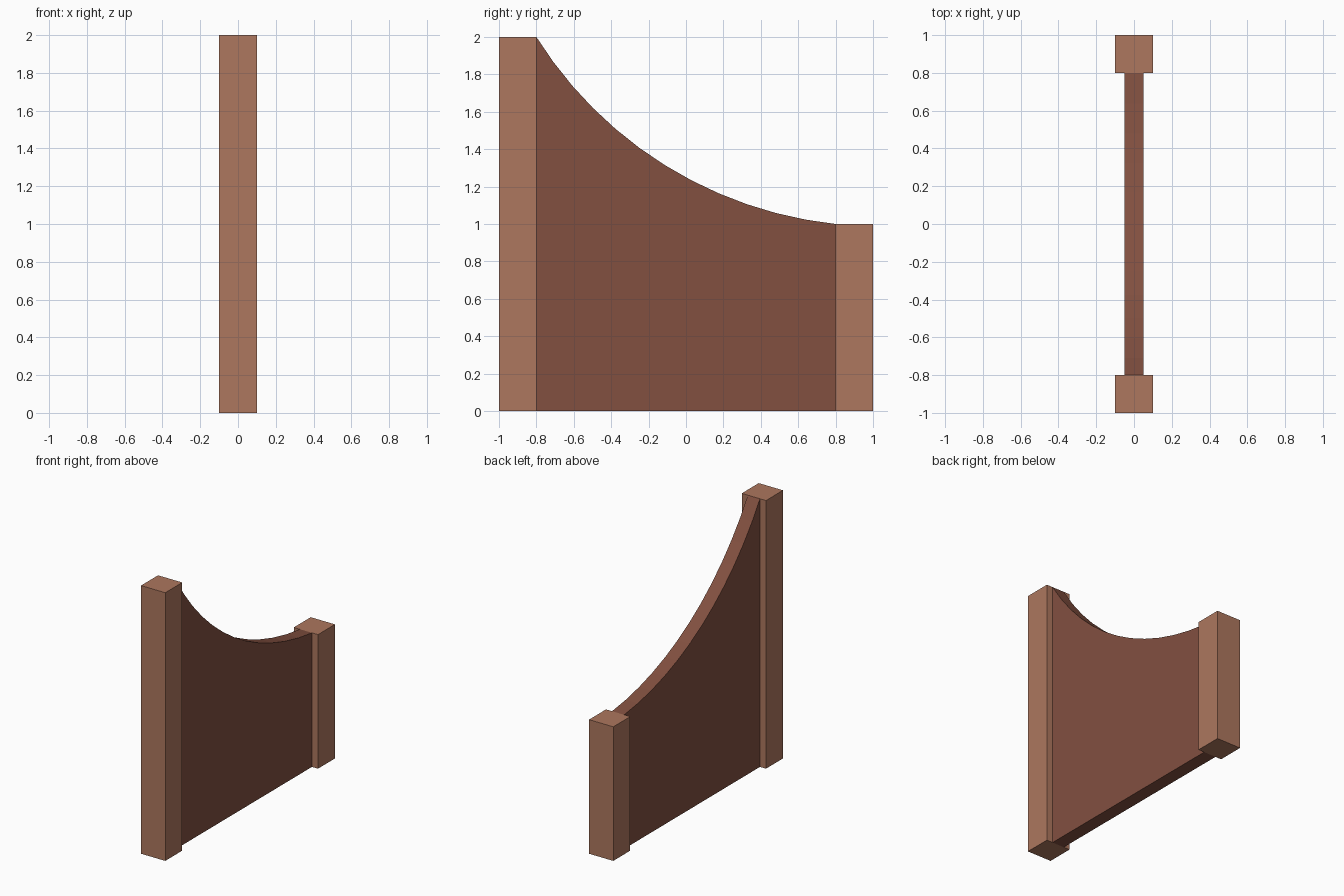
import bpy, bmesh, math
from mathutils import Vector

if "Cube" in bpy.data.objects:
    bpy.data.objects.remove(bpy.data.objects["Cube"])


def material(name, rgb):
    m = bpy.data.materials.new(name)
    m.diffuse_color = (*rgb, 1)
    m.use_nodes = True
    m.node_tree.nodes["Principled BSDF"].inputs["Base Color"].default_value = m.diffuse_color
    return m


def extrude_profile(name, pts, half_width, mat):
    """Extrude a closed (y, z) profile along x, centred on x = 0."""
    bm = bmesh.new()
    face = bm.faces.new([bm.verts.new((-half_width, y, z)) for y, z in pts])
    res = bmesh.ops.extrude_face_region(bm, geom=[face])
    verts = [g for g in res["geom"] if isinstance(g, bmesh.types.BMVert)]
    bmesh.ops.translate(bm, verts=verts, vec=(2 * half_width, 0, 0))
    bmesh.ops.recalc_face_normals(bm, faces=bm.faces)
    mesh = bpy.data.meshes.new(name)
    bm.to_mesh(mesh)
    bm.free()
    mesh.materials.append(mat)
    ob = bpy.data.objects.new(name, mesh)
    bpy.context.collection.objects.link(ob)
    return ob


post_mat = material("light brown wood", (0.418, 0.184, 0.112))
panel_mat = material("dark brown wood", (0.223, 0.080, 0.051))

# Square end posts
for name, y0, height in (("tall_post", -1.0, 2.0), ("short_post", 0.8, 1.0)):
    y1 = y0 + 0.2
    extrude_profile(name, [(y0, 0), (y1, 0), (y1, height), (y0, height)], 0.1, post_mat)

# Panel with a circular sweep along its top, sagging below the chord
start, end = Vector((-0.8, 2.0)), Vector((0.8, 1.0))
sag, segments = 0.217, 12
half = (end - start).length / 2
radius = (half ** 2 + sag ** 2) / (2 * sag)
along = (end - start).normalized()
up = Vector((-along.y, along.x))
centre = (start + end) / 2 + up * (radius - sag)
span = math.asin(half / radius)
arc = []
for i in range(segments + 1):
    a = span * (2 * i / segments - 1)
    arc.append(centre + radius * (along * math.sin(a) - up * math.cos(a)))
extrude_profile("curved_panel", [(0.8, 0), (-0.8, 0)] + [tuple(p) for p in arc], 0.05, panel_mat)
